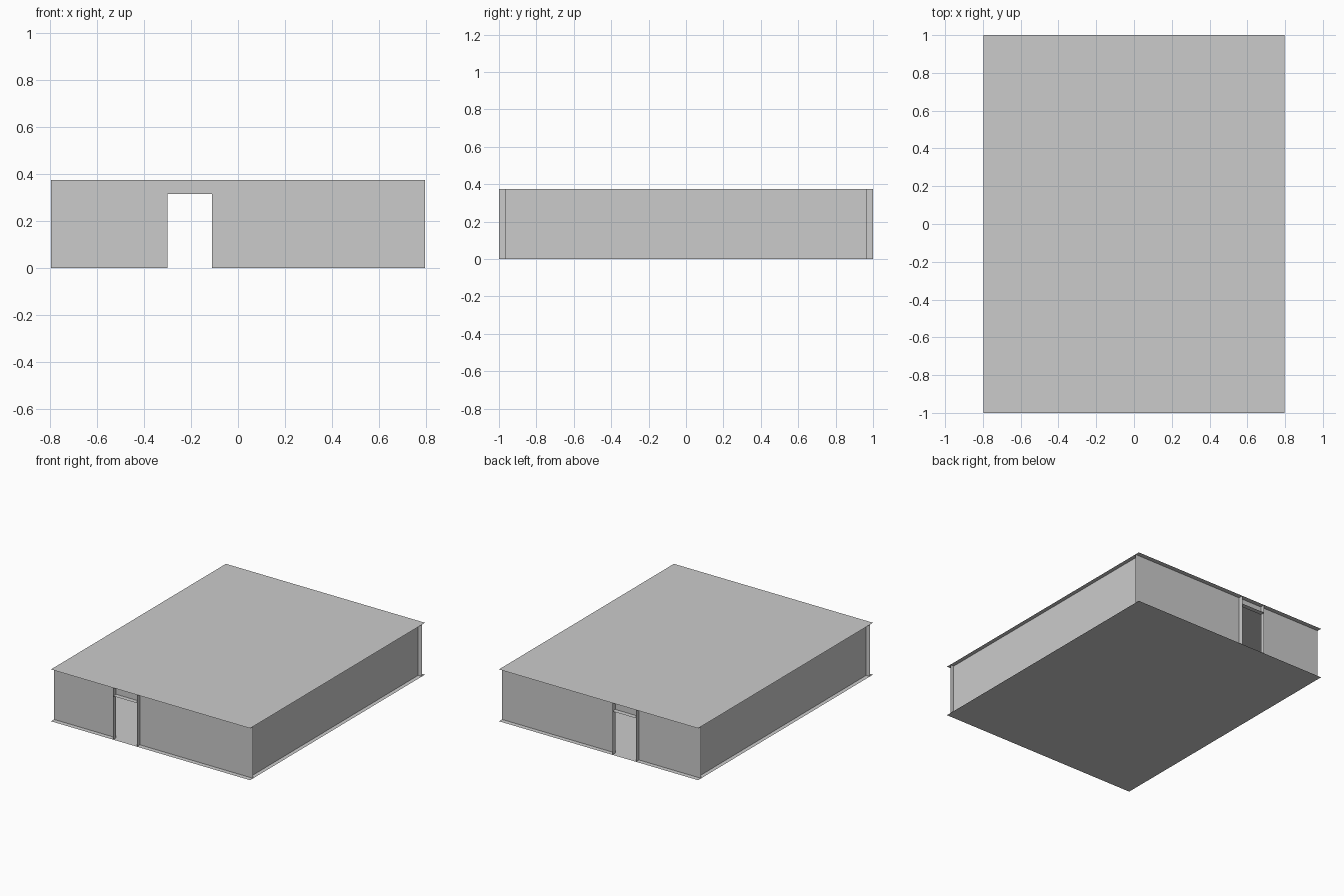
import bpy, bmesh
from mathutils import Vector

if "Cube" in bpy.data.objects:
    bpy.data.objects.remove(bpy.data.objects["Cube"])

X, Y, H = 0.797, 1.0, 0.375      # slab half sizes and height
WX, WY = 0.767, 0.965            # inset wall planes
D0, D1, DH = -0.30, -0.11, 0.315  # door opening


def sheet(name, corner, u, v):
    """Single flat panel from a corner and two edge vectors."""
    c, u, v = Vector(corner), Vector(u), Vector(v)
    bm = bmesh.new()
    bm.faces.new([bm.verts.new(p) for p in (c, c + u, c + u + v, c + v)])
    me = bpy.data.meshes.new(name)
    bm.to_mesh(me)
    bm.free()
    ob = bpy.data.objects.new(name, me)
    bpy.context.collection.objects.link(ob)
    return ob


# floor and roof
sheet("floor", (-X, Y, 0), (2 * X, 0, 0), (0, -2 * Y, 0)).data.flip_normals()
sheet("roof", (-X, -Y, H), (2 * X, 0, 0), (0, 2 * Y, 0))
bpy.data.objects["floor"].data.flip_normals()

for s, end in ((-1, "front"), (1, "back")):
    y = s * WY
    parts = [
        # wall panels either side of the door, and the lintel above it
        sheet(end + "_wall_left", (-X, y, 0), (D0 + X, 0, 0), (0, 0, H)),
        sheet(end + "_wall_right", (D1, y, 0), (X - D1, 0, 0), (0, 0, H)),
        sheet(end + "_lintel", (D0, y, DH), (D1 - D0, 0, 0), (0, 0, H - DH)),
    ]
    if s > 0:
        for p in parts:
            p.data.flip_normals()
    # door jambs and head board projecting to the slab edge
    d = s * (Y - WY)
    for x, side in ((D0, "left"), (D1, "right")):
        sheet(end + "_jamb_" + side, (x, y, 0), (0, d, 0), (0, 0, H))
    sheet(end + "_door_head", (D0, y, DH), (D1 - D0, 0, 0), (0, d, 0))

# inset side walls
for s, side in ((-1, "left"), (1, "right")):
    sheet(side + "_side_wall", (s * WX, -s * WY, 0), (0, 2 * s * WY, 0), (0, 0, H))
